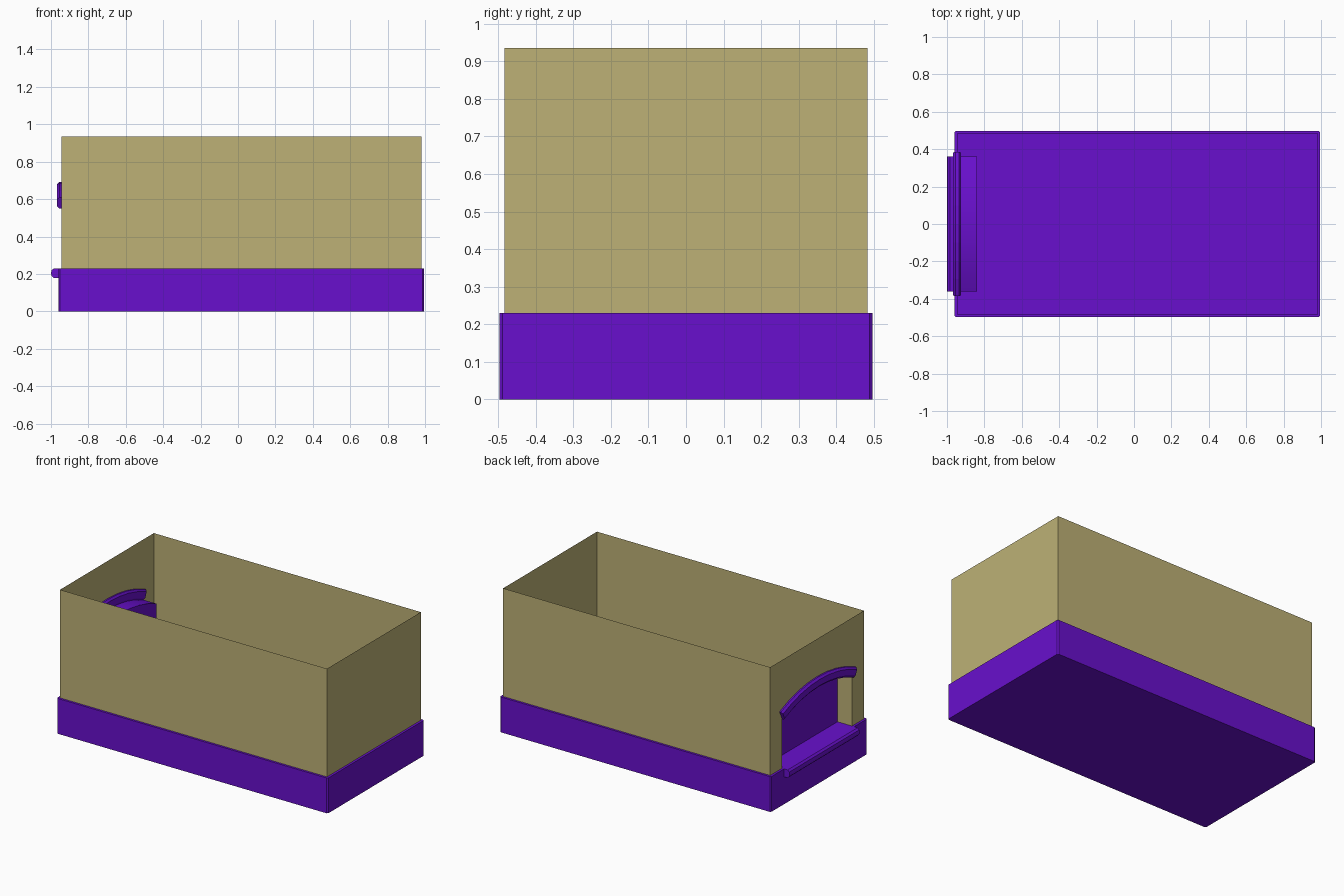
import bpy, math

if "Cube" in bpy.data.objects:
    bpy.data.objects.remove(bpy.data.objects["Cube"])


def material(name, rgb):
    m = bpy.data.materials.new(name)
    m.diffuse_color = (*rgb, 1)
    m.use_nodes = True
    m.node_tree.nodes["Principled BSDF"].inputs["Base Color"].default_value = m.diffuse_color
    return m


PURPLE = material("purple", (0.14, 0.005, 0.61))
TAN = material("tan", (0.51, 0.44, 0.18))


def add(name, verts, faces, mat):
    me = bpy.data.meshes.new(name)
    me.from_pydata(verts, [], faces)
    me.materials.append(mat)
    ob = bpy.data.objects.new(name, me)
    bpy.context.collection.objects.link(ob)
    return ob


def loft(name, rings, mat, closed=True, caps=True):
    """Skin a list of equal-length point rings."""
    n = len(rings[0])
    verts = [p for r in rings for p in r]
    faces = []
    for i in range(len(rings) - 1):
        for j in range(n if closed else n - 1):
            k = (j + 1) % n
            faces.append((i * n + j, i * n + k, (i + 1) * n + k, (i + 1) * n + j))
    if caps:
        faces += [tuple(reversed(range(n))), tuple(range(len(verts) - n, len(verts)))]
    return add(name, verts, faces, mat)


X0, X1, Y = -0.945, 0.98, 0.483      # thin upper walls
RIM, TOP = 0.23, 0.935
BACK, HALF = -0.84, 0.36             # doorway recess
SPRING, RISE, STEPS = 0.55, 0.077, 8
R = (HALF ** 2 + RISE ** 2) / (2 * RISE)
CZ = SPRING + RISE - R
A = math.asin(HALF / R)


def arc(offset=0.0):
    """Doorway arch as (y, z) points from -y to +y."""
    out = []
    for i in range(STEPS + 1):
        t = -A + 2 * A * i / STEPS
        out.append(((R + offset) * math.sin(t), CZ + (R + offset) * math.cos(t)))
    return out


# Base tray: closed bottom, outer sides with clipped corners, narrow rim
def clipped(x0, x1, y, c, z):
    return [(x0 + c, -y, z), (x1 - c, -y, z), (x1, -y + c, z), (x1, y - c, z),
            (x1 - c, y, z), (x0 + c, y, z), (x0, y - c, z), (x0, -y + c, z)]


tray = loft("base_tray", [clipped(-0.96, 0.995, 0.497, 0.008, 0),
                          clipped(-0.96, 0.995, 0.497, 0.008, RIM),
                          clipped(X0, X1, Y, 0.0005, RIM)], PURPLE, caps=False)
add("tray_floor", clipped(-0.96, 0.995, 0.497, 0.008, 0), [tuple(range(8))], PURPLE)

# Three plain walls
wall_path = [(X0, -Y), (X1, -Y), (X1, Y), (X0, Y)]
loft("side_walls", [[(x, y, z) for x, y in wall_path] for z in (RIM, TOP)],
     TAN, closed=False, caps=False)

# Entrance wall with arched opening
outline = [(Y, RIM), (Y, TOP), (-Y, TOP), (-Y, RIM), (-HALF, RIM)] + arc() + [(HALF, RIM)]
add("entrance_wall", [(X0, y, z) for y, z in outline], [tuple(range(len(outline)))], TAN)

# Recess behind the opening: side cheeks, curved roof, back panel
for name, s in (("recess_cheek_left", 1), ("recess_cheek_right", -1)):
    add(name, [(X0, s * HALF, RIM), (BACK, s * HALF, RIM),
               (BACK, s * HALF, SPRING), (X0, s * HALF, SPRING)], [(0, 1, 2, 3)], TAN)
roof = loft("recess_roof", [[(x, y, z) for y, z in arc()] for x in (X0, BACK)],
            PURPLE, closed=False, caps=False)
roof.data.shade_smooth()
panel = [(-HALF, RIM)] + arc() + [(HALF, RIM)]
add("recess_back_panel", [(BACK, y, z) for y, z in panel], [tuple(range(len(panel)))], PURPLE)

# Arch trim with chamfered section (x, radial offset)
section = [(-0.957, 0), (-0.967, 0.012), (-0.967, 0.052), (-0.955, 0.064),
           (-0.935, 0.064), (-0.925, 0.052), (-0.925, 0.012), (-0.933, 0)]
curves = [arc(r) for _, r in section]
loft("arch_trim", [[(x, *curves[j][i]) for j, (x, _) in enumerate(section)]
                   for i in range(STEPS + 1)], PURPLE)

# Door sill with rounded nose
sill = [(BACK, RIM), (-0.985, RIM), (-0.997, 0.219), (-1.0, 0.203), (-0.997, 0.19),
        (-0.985, 0.178), (-0.96, 0.178), (-0.955, 0.215), (BACK, 0.215)]
loft("door_sill", [[(x, y, z) for x, z in sill] for y in (-HALF, HALF)], PURPLE)
